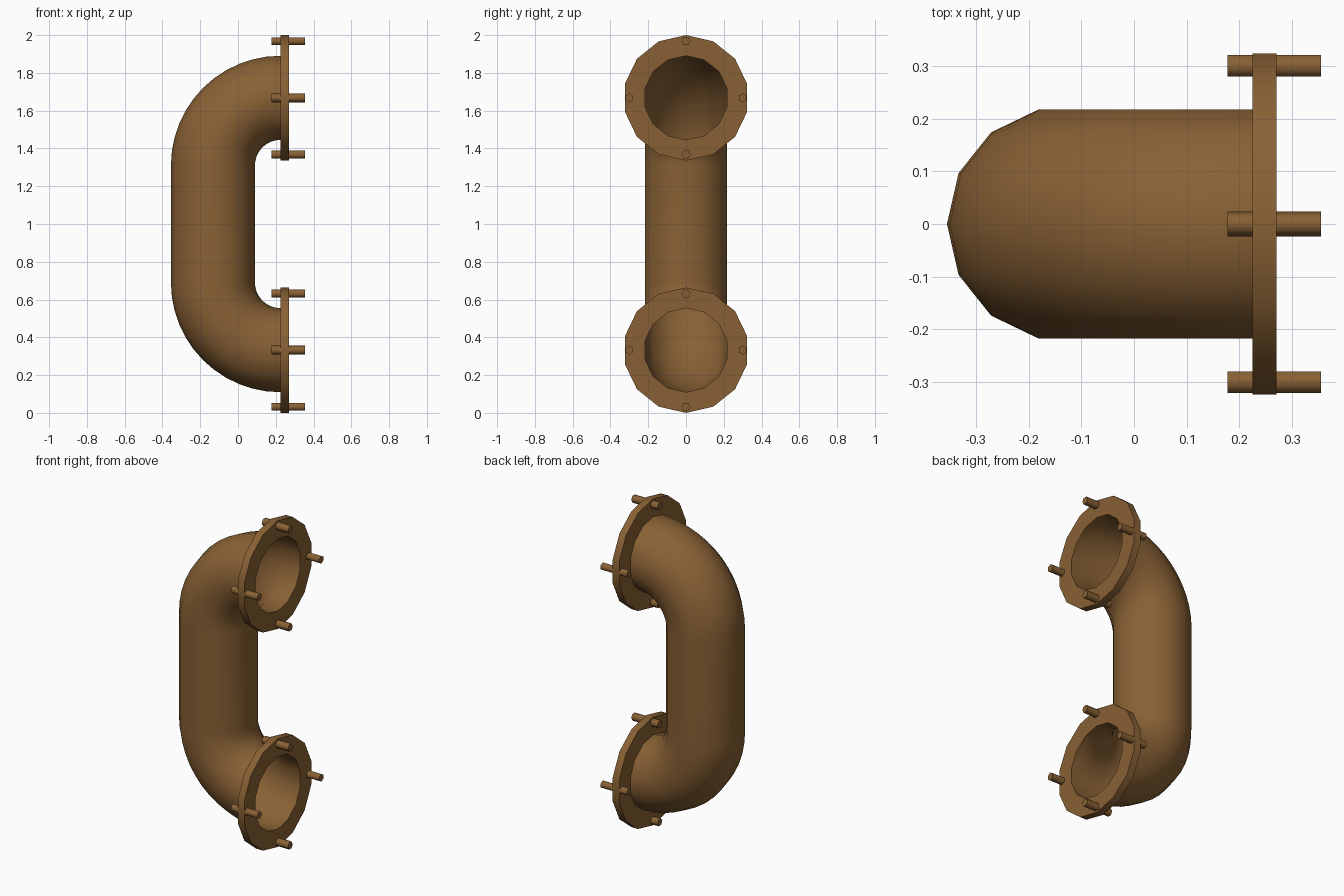
import bpy, bmesh
from math import sin, cos, pi, radians

if "Cube" in bpy.data.objects:
    bpy.data.objects.remove(bpy.data.objects["Cube"])

SIDES = 14
PIPE_R, FLANGE_R = 0.2225, 0.332
PIPE_X, END_X = -0.1325, 0.225
BEND_R = END_X - PIPE_X
LOW_Z, HIGH_Z = 0.332, 1.668

mat = bpy.data.materials.new("brown_metal")
mat.diffuse_color = (0.25, 0.12, 0.035, 1)
mat.use_nodes = True
mat.node_tree.nodes["Principled BSDF"].inputs["Base Color"].default_value = mat.diffuse_color


def make_object(name, bm, angle):
    mesh = bpy.data.meshes.new(name)
    bm.to_mesh(mesh)
    bm.free()
    mesh.materials.append(mat)
    obj = bpy.data.objects.new(name, mesh)
    bpy.context.collection.objects.link(obj)
    bpy.ops.object.select_all(action='DESELECT')
    obj.select_set(True)
    bpy.context.view_layer.objects.active = obj
    bpy.ops.object.shade_smooth_by_angle(angle=radians(angle))
    return obj


def skin(bm, rings, closed=False):
    """Join a series of vertex rings with quads."""
    pairs = list(zip(rings, rings[1:]))
    if closed:
        pairs.append((rings[-1], rings[0]))
    for a, b in pairs:
        n = len(a)
        for i in range(n):
            j = (i + 1) % n
            bm.faces.new((a[i], b[i], b[j], a[j]))


# Pipe: open tube swept through two quarter bends and a straight run
def pipe(steps=12):
    stations = []
    for cz, start in ((LOW_Z + BEND_R, 1.5 * pi), (HIGH_Z - BEND_R, pi)):
        for k in range(steps + 1):
            t = start - k * pi / 2 / steps
            stations.append((cz, cos(t), sin(t)))
    bm = bmesh.new()
    rings = []
    for cz, dx, dz in stations:
        ring = []
        for i in range(SIDES):
            a = 2 * pi * i / SIDES
            d = BEND_R + PIPE_R * cos(a)
            ring.append(bm.verts.new((END_X + d * dx, PIPE_R * sin(a), cz + d * dz)))
        rings.append(ring)
    skin(bm, rings)
    make_object("bent_pipe", bm, 35)


# Flange: flat ring with a rectangular section
def flange(name, z):
    bm = bmesh.new()
    section = ((0.225, PIPE_R), (0.225, FLANGE_R), (0.27, FLANGE_R), (0.27, PIPE_R))
    rings = [[bm.verts.new((x, r * sin(2 * pi * i / SIDES), z + r * cos(2 * pi * i / SIDES)))
              for i in range(SIDES)] for x, r in section]
    skin(bm, rings, closed=True)
    bmesh.ops.recalc_face_normals(bm, faces=bm.faces[:])
    make_object(name, bm, 35)


# Bolts: four hexagonal rods through each flange
def bolts(name, z, reach=0.30, r=0.0235):
    bm = bmesh.new()
    for q in range(4):
        turn = q * pi / 2
        cy, cz = reach * sin(turn), z + reach * cos(turn)
        rings = []
        for x in (0.177, 0.355):
            rings.append([bm.verts.new((x, cy + r * cos(i * pi / 3 - turn),
                                        cz + r * sin(i * pi / 3 - turn)))
                          for i in range(6)])
        skin(bm, rings)
        for ring in rings:
            bm.faces.new(ring)
    bmesh.ops.recalc_face_normals(bm, faces=bm.faces[:])
    make_object(name, bm, 65)


pipe()
for label, z in (("lower", LOW_Z), ("upper", HIGH_Z)):
    flange(label + "_flange", z)
    bolts(label + "_bolts", z)
